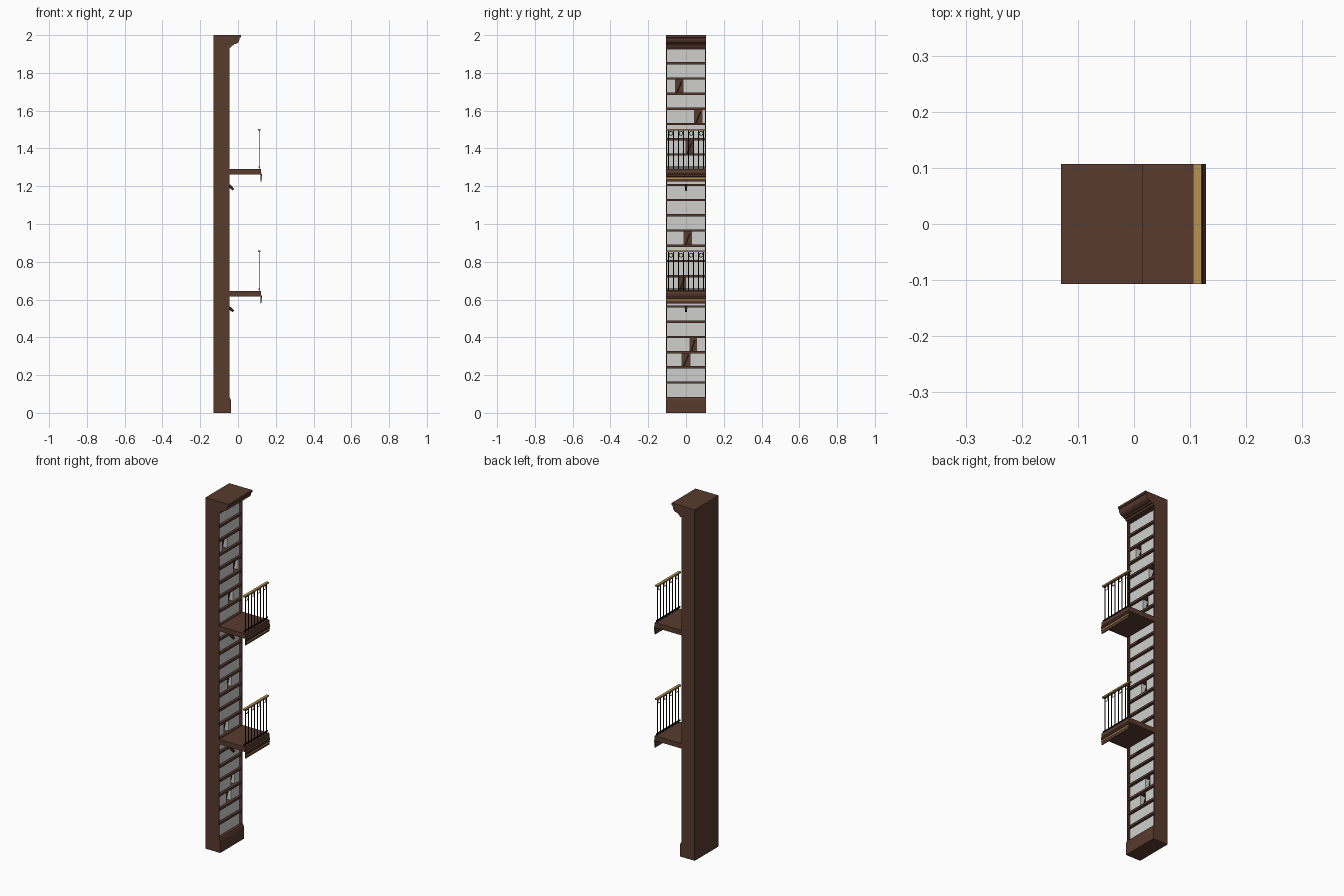
import bpy, bmesh, math
from mathutils import Vector

if "Cube" in bpy.data.objects:
    bpy.data.objects.remove(bpy.data.objects["Cube"])

W = 0.107                      # half width along y
BACK, FRONT = -0.13, -0.045    # bookcase depth along x
STEP = 0.0805                  # shelf spacing
T = 0.012                      # shelf thickness


def material(name, rgb):
    m = bpy.data.materials.new(name)
    m.diffuse_color = (*rgb, 1)
    m.use_nodes = True
    m.node_tree.nodes["Principled BSDF"].inputs["Base Color"].default_value = m.diffuse_color
    return m


WOOD = material("brown wood", (0.098, 0.043, 0.027))
DARK = material("dark wood", (0.035, 0.016, 0.011))
PAGES = material("pale grey books", (0.62, 0.63, 0.61))
IRON = material("black iron", (0.006, 0.006, 0.006))
BRASS = material("brass", (0.48, 0.29, 0.085))


def finish(name, bm, mat):
    bmesh.ops.recalc_face_normals(bm, faces=bm.faces)
    me = bpy.data.meshes.new(name)
    bm.to_mesh(me)
    bm.free()
    me.materials.append(mat)
    ob = bpy.data.objects.new(name, me)
    bpy.context.collection.objects.link(ob)
    return ob


def add_box(bm, x0, x1, y0, y1, z0, z1):
    verts = bmesh.ops.create_cube(bm, size=1)["verts"]
    for v in verts:
        v.co = Vector(((x0 + x1) / 2 + v.co.x * (x1 - x0),
                       (y0 + y1) / 2 + v.co.y * (y1 - y0),
                       (z0 + z1) / 2 + v.co.z * (z1 - z0)))
    return verts


def boxes(name, mat, *sizes):
    bm = bmesh.new()
    for s in sizes:
        add_box(bm, *s)
    return finish(name, bm, mat)


def moulding(name, mat, profile, half=W, z=0):
    """Extrude an xz profile along y."""
    bm = bmesh.new()
    f = bm.faces.new([bm.verts.new((x, -half, h + z)) for x, h in profile])
    new = bmesh.ops.extrude_face_region(bm, geom=[f])["geom"]
    bmesh.ops.translate(bm, vec=(0, 2 * half, 0),
                        verts=[g for g in new if isinstance(g, bmesh.types.BMVert)])
    return finish(name, bm, mat)


# Case: back, sides and crown block
boxes("case", WOOD,
      (BACK, -0.115, -W, W, 0, 2),
      (-0.115, FRONT, -W, -W + 0.007, 0, 2),
      (-0.115, FRONT, W - 0.007, W, 0, 2),
      (-0.115, FRONT, -W + 0.007, W - 0.007, 1.93, 2))

# Plinth with a bevelled top edge
moulding("plinth", WOOD, [(-0.115, 0), (-0.037, 0), (-0.037, 0.065),
                          (-0.04, 0.075), (-0.044, 0.083), (-0.115, 0.083)])

# Cornice: stepped cove profile
cove = [(0.008 - 0.03 * math.sin(a), 1.951 + 0.03 * math.cos(a))
        for a in [i * math.pi / 12 for i in range(7)]]
cove = [(-0.022 + 0.03 * math.cos(a), 1.978 - 0.026 * math.sin(a))
        for a in [i * math.pi / 12 for i in range(7)]]
moulding("cornice", WOOD, [(FRONT, 2), (0.015, 2), (0.015, 1.988), (0.009, 1.985)]
         + cove + [(-0.024, 1.945), (-0.034, 1.945), (-0.036, 1.935), (FRONT, 1.935)])

# Shelves
boxes("shelves", WOOD, *[(-0.115, FRONT, -W + 0.007, W - 0.007,
                          0.08 + k * STEP - T / 2, 0.08 + k * STEP + T / 2)
                         for k in range(1, 23)])

# Book rows; some have a gap (y from, y to) holding one leaning book
gaps = {2: (-0.02, 0.02), 3: (0.02, 0.055), 7: (-0.042, -0.002), 10: (-0.01, 0.028),
        16: (0.0, 0.04), 18: (0.045, 0.085), 20: (-0.055, -0.015)}
rows, leaning = [], bmesh.new()
for k in range(23):
    z0 = 0.08 + k * STEP + (T / 2 if k else 0.003)
    z1 = 0.08 + (k + 1) * STEP - T / 2
    e = W - 0.007
    if k in gaps:
        a, b = gaps[k]
        rows += [(-0.115, FRONT - 0.014, -e, a, z0, z1), (-0.115, FRONT - 0.014, b, e, z0, z1)]
        for v in add_box(leaning, -0.113, FRONT - 0.025, a + 0.004, a + 0.012, z0, z1 - 0.01):
            if v.co.z > (z0 + z1) / 2:
                v.co.y += b - a - 0.016
    else:
        rows.append((-0.115, FRONT - 0.014, -e, e, z0, z1))
boxes("books", PAGES, *rows)
finish("leaning_books", leaning, DARK)


def bar(bm, p, q, r, sides=6):
    p, q = Vector(p), Vector(q)
    d = q - p
    m = d.to_track_quat('Z', 'Y').to_matrix().to_4x4()
    m.translation = (p + q) / 2
    bmesh.ops.create_cone(bm, cap_ends=True, segments=sides, radius1=r, radius2=r,
                          depth=d.length, matrix=m)


def balcony(tag, z):
    """Balcony whose walking surface is at height z."""
    boxes(tag + "_floor", WOOD, (FRONT, 0.122, -W, W, z - 0.028, z))
    moulding(tag + "_fascia", WOOD,
             [(0.118, -0.002), (0.122, -0.002), (0.123, -0.022), (0.128, -0.028),
              (0.128, -0.036), (0.125, -0.04), (0.125, -0.06), (0.122, -0.066),
              (0.118, -0.066)], z=z)
    boxes(tag + "_fascia_stripe", BRASS, (0.124, 0.1265, -W, W, z - 0.051, z - 0.045))
    boxes(tag + "_handrail", BRASS, (0.105, 0.12, -W, W, z + 0.206, z + 0.214))

    # Balusters, bottom rail and rings between each pair
    bm = bmesh.new()
    x = 0.1125
    for i in range(8):
        y = (i - 3.5) * 0.0268
        bar(bm, (x, y, z), (x, y, z + 0.207), 0.0026)
    add_box(bm, x - 0.003, x + 0.003, -W, W, z + 0.008, z + 0.014)
    for i in range(4):
        y, n, r = (i - 1.5) * 0.0536, 10, 0.0108
        pts = [(x, y + r * math.cos(t * math.tau / n), z + 0.19 + r * math.sin(t * math.tau / n))
               for t in range(n)]
        for t in range(n):
            bar(bm, pts[t], pts[(t + 1) % n], 0.0018, 4)
    finish(tag + "_railing", bm, IRON)

    # Small slanted bracket on the shelf front below
    moulding(tag + "_bracket", DARK,
             [(FRONT - 0.002, -0.08), (-0.036, -0.086), (-0.02, -0.104),
              (-0.028, -0.112), (FRONT - 0.002, -0.098)], half=0.005, z=z)


balcony("lower_balcony", 0.645)
balcony("upper_balcony", 1.29)
